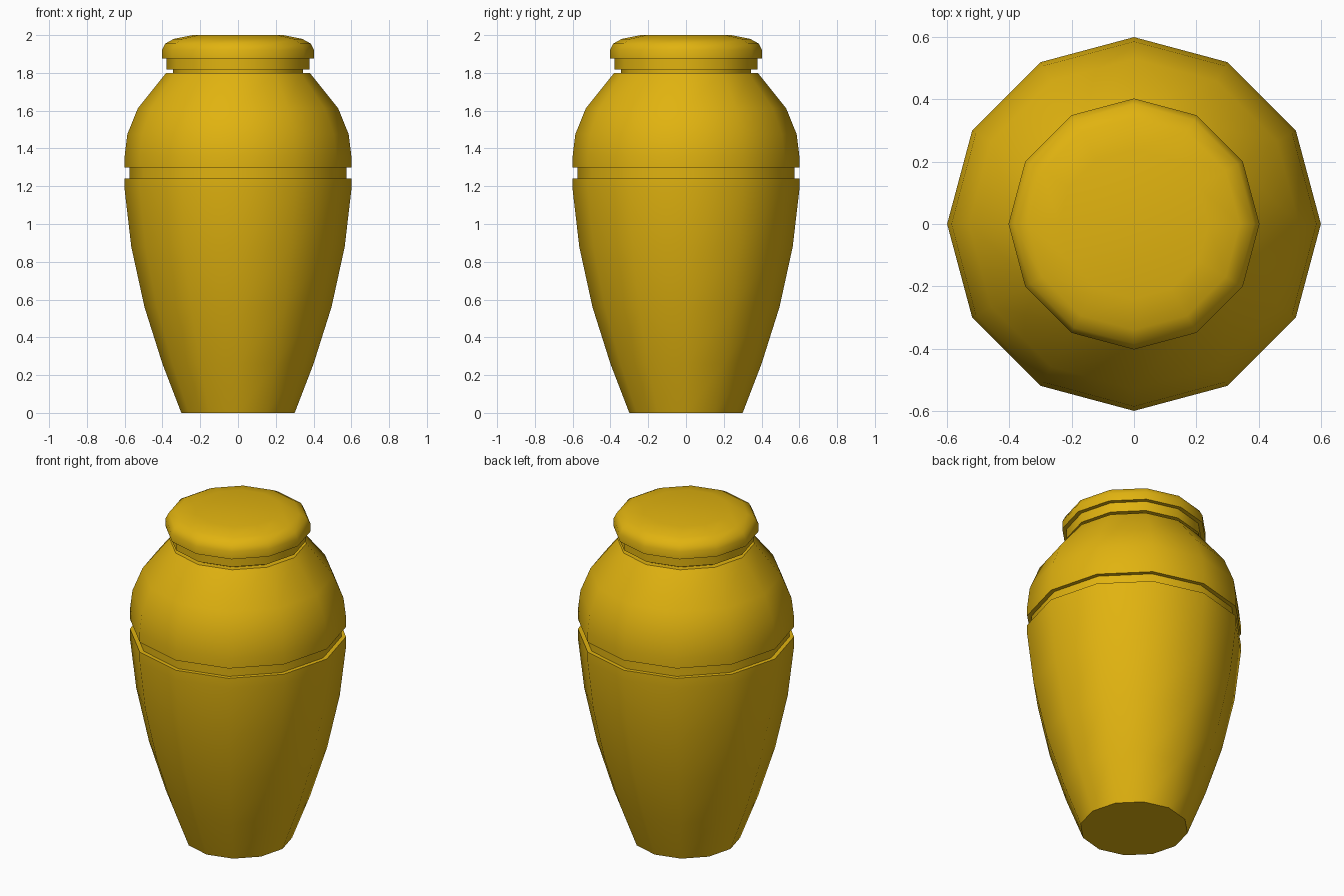
import bpy, bmesh, math

if "Cube" in bpy.data.objects:
    bpy.data.objects.remove(bpy.data.objects["Cube"])

SIDES = 12

gold = bpy.data.materials.new("gold")
gold.diffuse_color = (0.75, 0.45, 0.005, 1)
gold.use_nodes = True
gold.node_tree.nodes["Principled BSDF"].inputs["Base Color"].default_value = gold.diffuse_color


def lathe(name, profile):
    """Spin a (radius, height) profile into a closed 12-sided solid."""
    bm = bmesh.new()
    rings = []
    for r, z in profile:
        rings.append([bm.verts.new((r * math.cos(2 * math.pi * i / SIDES),
                                    r * math.sin(2 * math.pi * i / SIDES), z))
                      for i in range(SIDES)])
    for low, high in zip(rings, rings[1:]):
        for i in range(SIDES):
            j = (i + 1) % SIDES
            bm.faces.new((low[i], low[j], high[j], high[i]))
    bm.faces.new(rings[0][::-1])
    bm.faces.new(rings[-1])
    mesh = bpy.data.meshes.new(name)
    bm.to_mesh(mesh)
    bm.free()
    mesh.materials.append(gold)
    obj = bpy.data.objects.new(name, mesh)
    bpy.context.collection.objects.link(obj)
    bpy.ops.object.select_all(action='DESELECT')
    obj.select_set(True)
    bpy.context.view_layer.objects.active = obj
    bpy.ops.object.shade_smooth_by_angle(angle=math.radians(45))
    return obj


# Urn body: tapered belly, recessed band, rounded shoulder, narrow neck, lid
lathe("urn", [
    (0.30, 0.0), (0.40, 0.26), (0.495, 0.56), (0.565, 0.88),
    (0.60, 1.18), (0.60, 1.24),
    (0.575, 1.24), (0.575, 1.30),                              # recessed band
    (0.60, 1.30), (0.60, 1.36), (0.586, 1.475), (0.53, 1.613), (0.38, 1.80),
    (0.345, 1.80), (0.345, 1.817),                             # neck gap
    (0.378, 1.817), (0.378, 1.875),                            # lid collar
    (0.403, 1.875), (0.403, 1.92), (0.385, 1.955),             # lid
    (0.34, 1.98), (0.24, 2.0),
])
